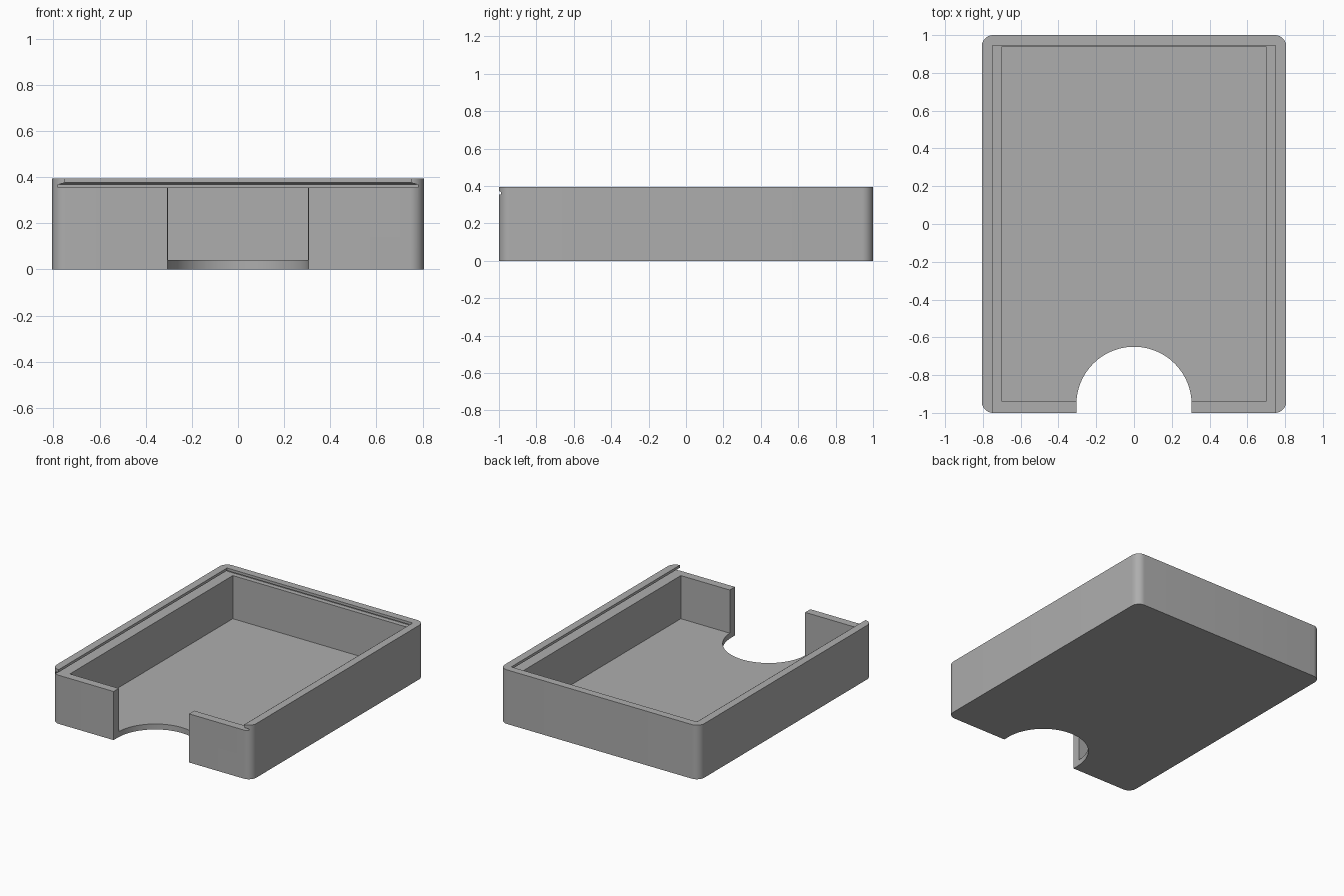
import bpy, bmesh, math

if "Cube" in bpy.data.objects:
    bpy.data.objects.remove(bpy.data.objects["Cube"])

HX, HY, H = 0.806, 1.0, 0.395   # half width, half depth, height
R = 0.06                        # outer corner radius
LEDGE = 0.355                   # height where the sliding lid rests

grey = bpy.data.materials.new("plain grey")
grey.diffuse_color = (0.42, 0.42, 0.42, 1)
grey.use_nodes = True
grey.node_tree.nodes["Principled BSDF"].inputs["Base Color"].default_value = grey.diffuse_color


def loft(name, layers):
    """Closed solid through stacked horizontal outlines: [(z, [(x, y), ...]), ...]."""
    bm = bmesh.new()
    rings = [[bm.verts.new((x, y, z)) for x, y in pts] for z, pts in layers]
    n = len(rings[0])
    for a, b in zip(rings, rings[1:]):
        for i in range(n):
            j = (i + 1) % n
            bm.faces.new((a[i], a[j], b[j], b[i]))
    bm.faces.new(rings[0][::-1])
    bm.faces.new(rings[-1])
    bmesh.ops.recalc_face_normals(bm, faces=bm.faces)
    mesh = bpy.data.meshes.new(name)
    bm.to_mesh(mesh)
    bm.free()
    mesh.materials.append(grey)
    ob = bpy.data.objects.new(name, mesh)
    bpy.context.collection.objects.link(ob)
    return ob


def rect(hx, y0, y1):
    return [(-hx, y0), (hx, y0), (hx, y1), (-hx, y1)]


def arc(cx, cy, r, a0, a1, steps):
    return [(cx + r * math.cos(math.radians(a0 + (a1 - a0) * i / steps)),
             cy + r * math.sin(math.radians(a0 + (a1 - a0) * i / steps)))
            for i in range(steps + 1)]


# Outer block with rounded vertical corners
outline = []
for k, (sx, sy) in enumerate([(1, 1), (-1, 1), (-1, -1), (1, -1)]):
    outline += arc(sx * (HX - R), sy * (HY - R), R, 90 * k, 90 * k + 90, 10)
tray = loft("tray", [(0, outline), (H, outline)])

# Main cavity above the floor
cavity_box = rect(0.70, -0.94, 0.94)
cavity = loft("cavity_cutter", [(0.04, cavity_box), (LEDGE + 0.008, cavity_box)])

# Lid slot, open at the front, with an undercut groove on the other three sides
wide, narrow = rect(0.78, -1.2, 0.975), rect(0.75, -1.2, 0.945)
slot = loft("lid_slot_cutter", [(LEDGE, wide), (0.368, wide), (0.376, narrow), (0.5, narrow)])

# Round finger notch through the front wall and floor
notch_outline = [(-0.305, -1.2), (0.305, -1.2)] + arc(0, -0.955, 0.305, 0, 180, 48)
notch = loft("finger_notch_cutter", [(-0.1, notch_outline), (0.6, notch_outline)])

bpy.context.view_layer.objects.active = tray
for cutter in (cavity, slot, notch):
    cutter.hide_render = True
    mod = tray.modifiers.new(cutter.name, 'BOOLEAN')
    mod.operation = 'DIFFERENCE'
    mod.solver = 'EXACT'
    mod.object = cutter
    bpy.ops.object.modifier_apply(modifier=mod.name)
    bpy.data.objects.remove(cutter)

# Smooth the rounded walls, keep the edges crisp
bpy.ops.object.select_all(action='DESELECT')
tray.select_set(True)
bpy.ops.object.shade_smooth_by_angle(angle=math.radians(30))
